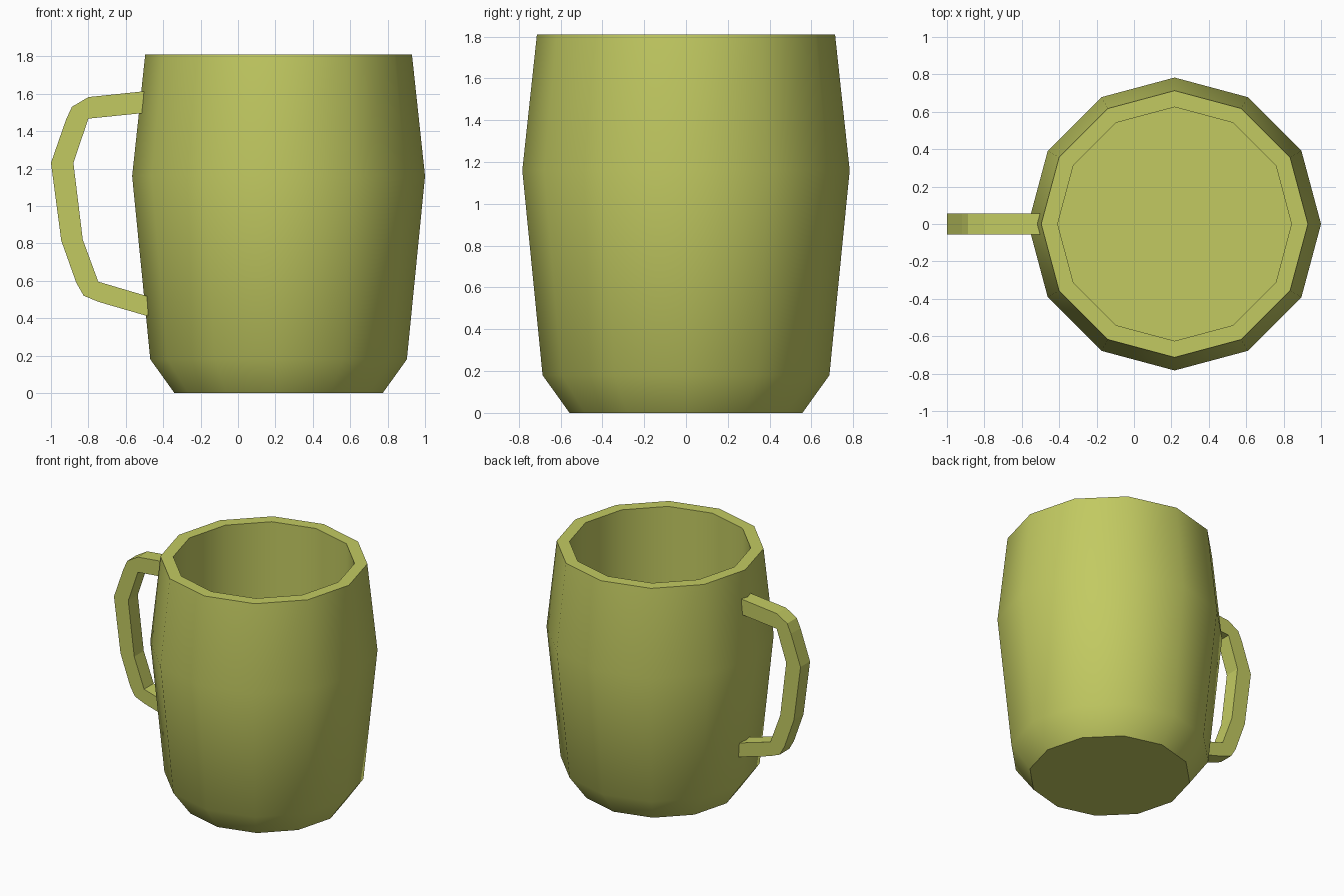
import bpy, bmesh, math

if "Cube" in bpy.data.objects:
    bpy.data.objects.remove(bpy.data.objects["Cube"])

CX, SIDES = 0.217, 12

glaze = bpy.data.materials.new("olive_glaze")
glaze.diffuse_color = (0.54, 0.59, 0.12, 1)
glaze.use_nodes = True
glaze.node_tree.nodes["Principled BSDF"].inputs["Base Color"].default_value = glaze.diffuse_color


def make_object(name, bm):
    bmesh.ops.recalc_face_normals(bm, faces=bm.faces[:])
    mesh = bpy.data.meshes.new(name)
    bm.to_mesh(mesh)
    bm.free()
    mesh.materials.append(glaze)
    obj = bpy.data.objects.new(name, mesh)
    bpy.context.collection.objects.link(obj)
    return obj


# Mug body: twelve-sided lathe, outside wall up, over the rim, down to the floor
profile = [(0.557, 0), (0.686, 0.18), (0.783, 1.16), (0.713, 1.81),
           (0.625, 1.81), (0.625, 0.15)]
bm = bmesh.new()
rings = []
for r, z in profile:
    rings.append([bm.verts.new((CX + r * math.cos(a), r * math.sin(a), z))
                  for a in (2 * math.pi * i / SIDES for i in range(SIDES))])
for low, high in zip(rings, rings[1:]):
    for i in range(SIDES):
        j = (i + 1) % SIDES
        bm.faces.new((low[i], low[j], high[j], high[i]))
bm.faces.new(rings[0][::-1])
bm.faces.new(rings[-1])
body = make_object("mug_body", bm)
bpy.context.view_layer.objects.active = body
body.select_set(True)
bpy.ops.object.shade_smooth_by_angle(angle=math.radians(42))

# Handle: flat side outline extruded across y, outer corners chamfered
outer = [(-0.503, 1.613), (-0.80, 1.582), (-0.888, 1.53), (-0.92, 1.46),
         (-1.0, 1.23), (-0.945, 0.815), (-0.865, 0.59), (-0.825, 0.52),
         (-0.745, 0.487), (-0.48, 0.41)]
inner = [(-0.487, 0.518), (-0.747, 0.595), (-0.83, 0.82), (-0.88, 1.23),
         (-0.80, 1.467), (-0.512, 1.496)]
bm = bmesh.new()
side = bm.faces.new([bm.verts.new((x, -0.057, z)) for x, z in outer + inner])
ext = bmesh.ops.extrude_face_region(bm, geom=[side], use_keep_orig=True)
moved = [g for g in ext["geom"] if isinstance(g, bmesh.types.BMVert)]
bmesh.ops.translate(bm, verts=moved, vec=(0, 0.114, 0))
make_object("mug_handle", bm)
